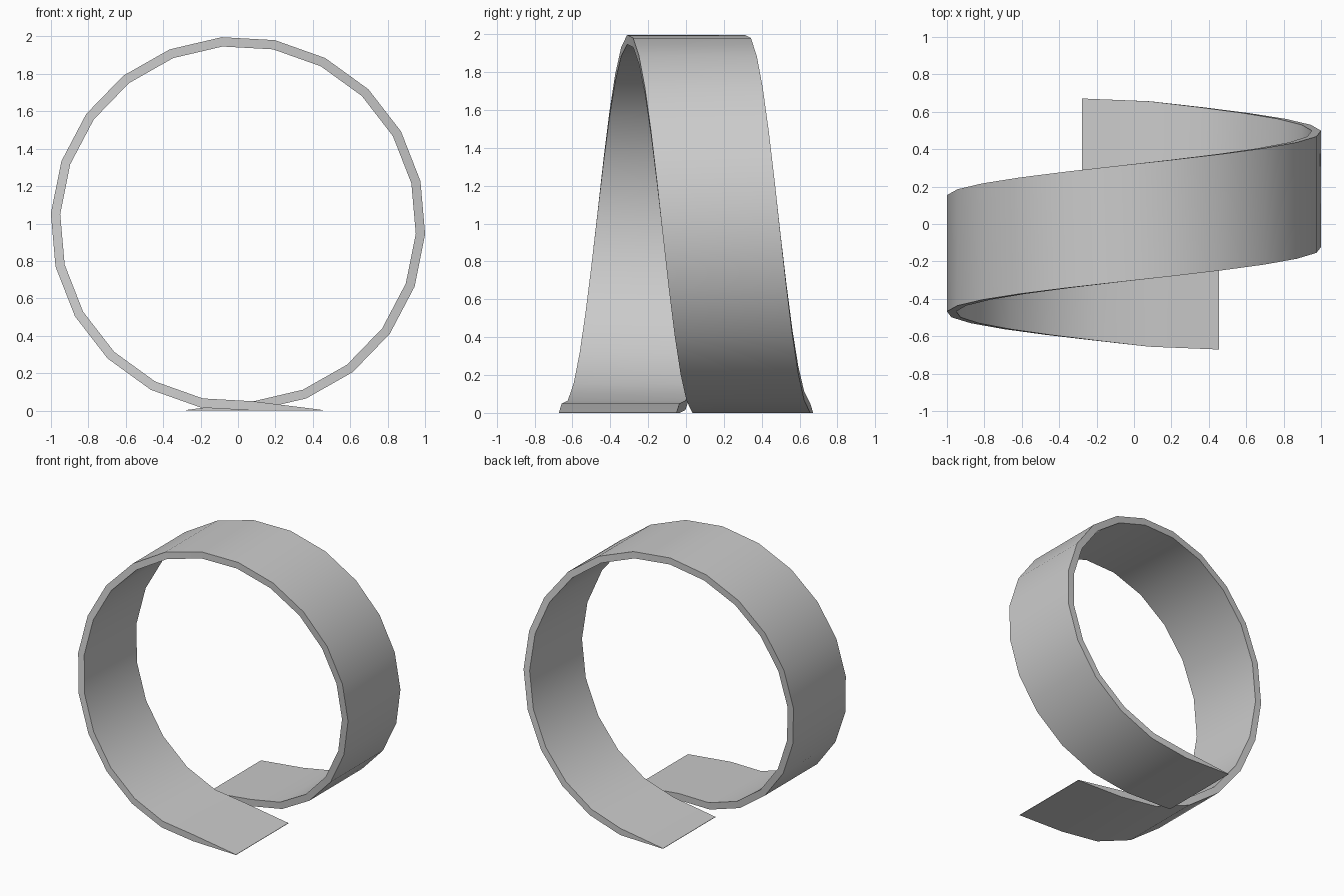
import bpy
import bmesh
from math import cos, sin, radians, tau

if "Cube" in bpy.data.objects:
    bpy.data.objects.remove(bpy.data.objects["Cube"], do_unlink=True)

SEGMENTS = 22
OUTER, THICKNESS = 1.002, 0.05
HALF_WIDTH = 0.311
PITCH = 0.69
START = radians(275)
LEAD = 0.366        # length of the tapered ends
END_Y = 0.36

grey = bpy.data.materials.new("light_grey")
grey.use_nodes = True
colour = (0.6, 0.6, 0.6, 1)
grey.diffuse_color = colour
grey.node_tree.nodes["Principled BSDF"].inputs["Base Color"].default_value = colour


def section(outer, inner, y):
    """Four corners across the band, from (x, z) of its outer and inner skins."""
    lo, hi = y - HALF_WIDTH, y + HALF_WIDTH
    return [(outer[0], lo, outer[1]), (outer[0], hi, outer[1]),
            (inner[0], hi, inner[1]), (inner[0], lo, inner[1])]


def ring_point(radius, angle):
    return radius * cos(angle), max(0.0, 0.998 + radius * sin(angle))


# One helical turn with a thin ramp tip at each end
bottom_x = OUTER * cos(START)
front_x, back_x = bottom_x + LEAD, bottom_x - LEAD
sections = [section((front_x, 0), (front_x, 0.003), -END_Y)]
for k in range(SEGMENTS + 1):
    angle = START - tau * k / SEGMENTS
    y = PITCH * (k / SEGMENTS - 0.5)
    sections.append(section(ring_point(OUTER, angle),
                            ring_point(OUTER - THICKNESS, angle), y))
sections.append(section((back_x, 0), (back_x, 0.003), END_Y))

# Skin the cross-sections into a closed band
bm = bmesh.new()
loops = [[bm.verts.new(p) for p in s] for s in sections]
for a, b in zip(loops, loops[1:]):
    for i in range(4):
        j = (i + 1) % 4
        bm.faces.new((a[i], a[j], b[j], b[i]))
bm.faces.new(loops[0])
bm.faces.new(loops[-1])
bmesh.ops.recalc_face_normals(bm, faces=bm.faces)

mesh = bpy.data.meshes.new("loop_track")
bm.to_mesh(mesh)
bm.free()
mesh.materials.append(grey)
track = bpy.data.objects.new("loop_track", mesh)
bpy.context.collection.objects.link(track)

bpy.ops.object.select_all(action="DESELECT")
track.select_set(True)
bpy.context.view_layer.objects.active = track
bpy.ops.object.shade_smooth_by_angle(angle=radians(35))
